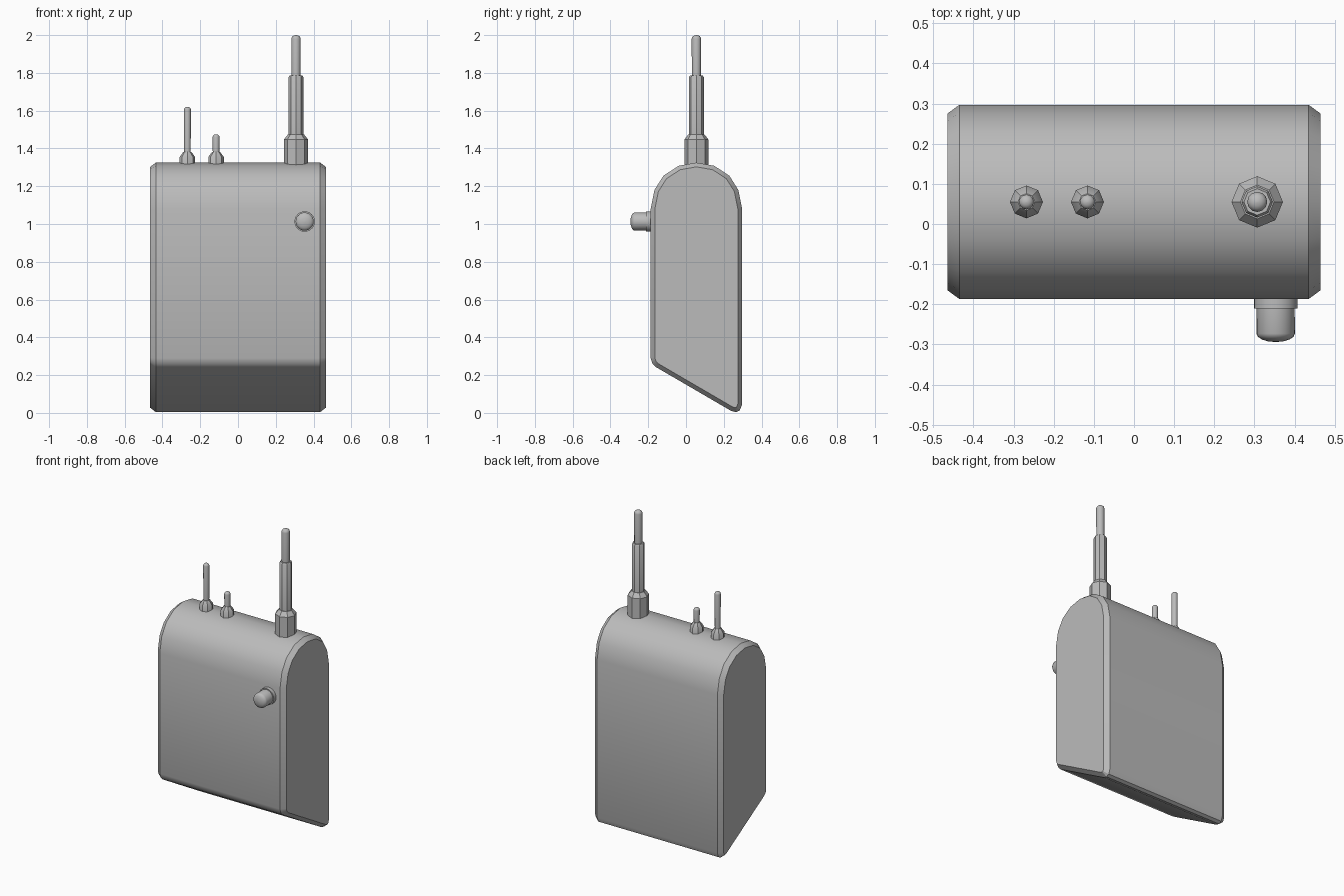
import bpy, bmesh, math
from mathutils import Matrix, Vector

cube = bpy.data.objects.get("Cube")
if cube:
    bpy.data.objects.remove(cube, do_unlink=True)

grey = bpy.data.materials.new("plain grey")
grey.use_nodes = True
GREY = (0.5, 0.5, 0.5, 1)
grey.diffuse_color = GREY
grey.node_tree.nodes["Principled BSDF"].inputs["Base Color"].default_value = GREY


def finish(name, bm, angle=35):
    bmesh.ops.recalc_face_normals(bm, faces=bm.faces)
    mesh = bpy.data.meshes.new(name)
    bm.to_mesh(mesh)
    bm.free()
    mesh.materials.append(grey)
    obj = bpy.data.objects.new(name, mesh)
    bpy.context.collection.objects.link(obj)
    bpy.ops.object.select_all(action="DESELECT")
    obj.select_set(True)
    bpy.context.view_layer.objects.active = obj
    bpy.ops.object.shade_smooth_by_angle(angle=math.radians(angle))
    return obj


def turned(name, profile, sides, place):
    """Stack rings of (radius, height) along local z, capped at both ends."""
    bm = bmesh.new()
    rings = []
    for r, h in profile:
        turn = [math.tau * i / sides for i in range(sides)]
        rings.append([bm.verts.new(place @ Vector((r * math.cos(a), r * math.sin(a), h)))
                      for a in turn])
    for low, high in zip(rings, rings[1:]):
        for i in range(sides):
            j = (i + 1) % sides
            bm.faces.new((low[i], low[j], high[j], high[i]))
    bm.faces.new(rings[0][::-1])
    bm.faces.new(rings[-1])
    return finish(name, bm)


def dome(r, base, height, steps=4):
    return [(r * math.cos(t) + 0.001, base + height * math.sin(t))
            for t in (math.pi / 2 * i / steps for i in range(steps + 1))]


# Body: side profile stretched across the width, with chamfered end caps
side = [(-0.187, 1.08), (-0.167, 1.18), (-0.12, 1.255), (-0.04, 1.308), (0.055, 1.325),
        (0.15, 1.308), (0.23, 1.255), (0.277, 1.18), (0.297, 1.08),
        (0.297, 0.045), (0.285, 0.014), (0.265, 0.004), (0.24, 0.01),
        (-0.16, 0.243), (-0.178, 0.262), (-0.187, 0.29)]
HALF = 0.435
bm = bmesh.new()
left = [bm.verts.new((HALF, y, z)) for y, z in side]
right = [bm.verts.new((-HALF, y, z)) for y, z in side]
for i in range(len(side)):
    j = (i + 1) % len(side)
    bm.faces.new((left[i], left[j], right[j], right[i]))
caps = [bm.faces.new(left[::-1]), bm.faces.new(right)]
bmesh.ops.recalc_face_normals(bm, faces=bm.faces)
bmesh.ops.inset_region(bm, faces=caps, thickness=0.022, use_even_offset=True)
for cap in caps:
    for v in cap.verts:
        v.co.x += math.copysign(0.03, v.co.x)
finish("body", bm, 32)

# Stepped antenna
AXIS_Y = 0.055
at = Matrix.Translation((0.307, AXIS_Y, 0))
turned("antenna_base", [(0.064, 1.28), (0.064, 1.447), (0.042, 1.475)], 8, at)
turned("antenna_sleeve", [(0.039, 1.46), (0.039, 1.778), (0.033, 1.787)], 8, at)
turned("antenna_tip", [(0.024, 1.77)] + dome(0.024, 1.98, 0.02), 12, at)

# Two small switches
for name, x, top in (("tall_switch", -0.268, 1.62), ("short_switch", -0.116, 1.475)):
    at = Matrix.Translation((x, AXIS_Y, 0))
    turned(name + "_base", [(0.041, 1.29), (0.041, 1.355), (0.021, 1.382)], 8, at)
    turned(name + "_rod", [(0.0175, 1.37)] + dome(0.0175, top - 0.015, 0.015), 12, at)

# Round button on the front
at = Matrix.Translation((0.353, -0.16, 1.013)) @ Matrix.Rotation(math.pi / 2, 4, "X")
turned("button_collar", [(0.054, 0), (0.054, 0.051)], 24, at)
turned("button", [(0.047, 0.03)] + dome(0.047, 0.113, 0.021), 24, at)
